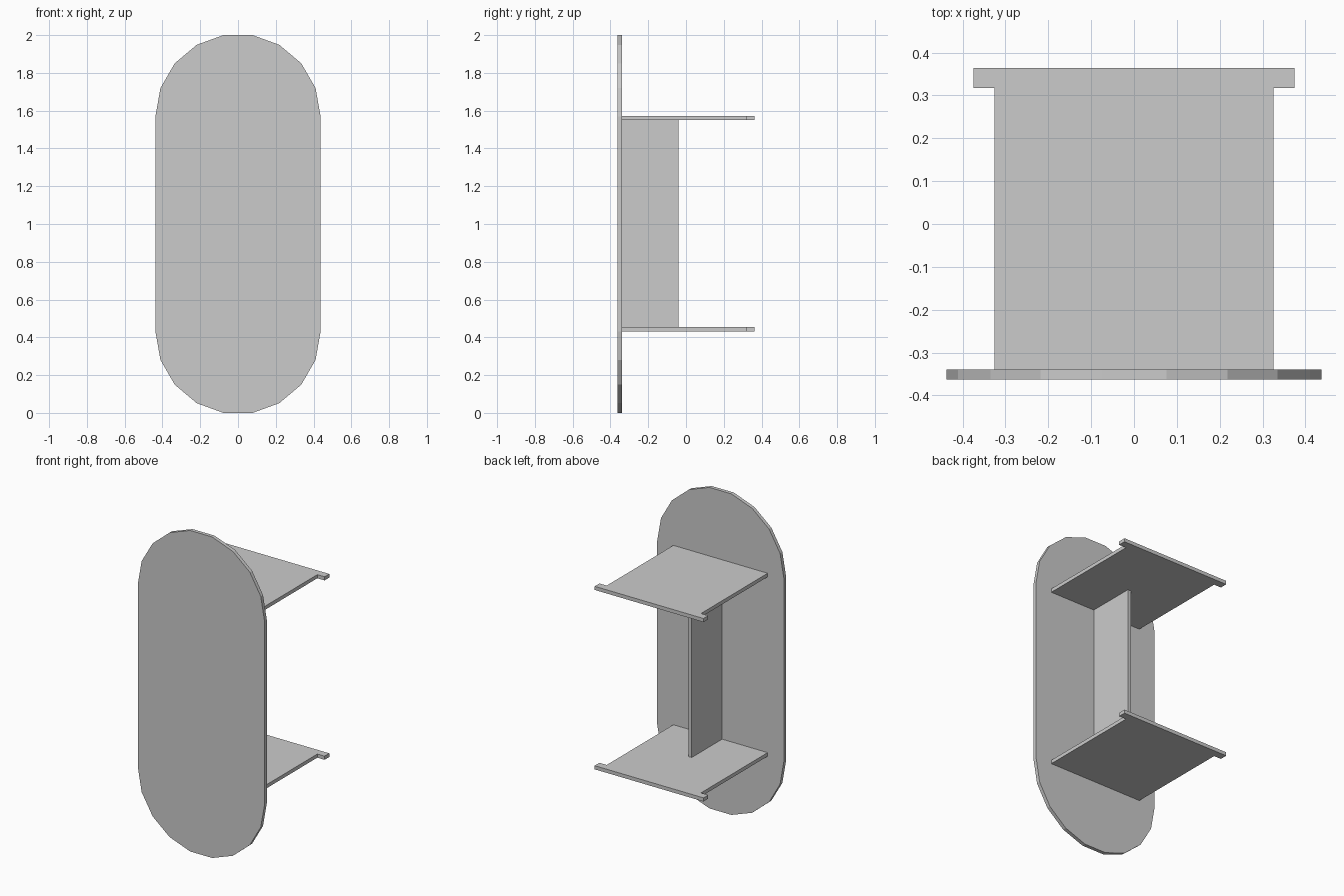
import bpy
import math

if "Cube" in bpy.data.objects:
    bpy.data.objects.remove(bpy.data.objects["Cube"])


def extrude(name, points, to_world, lo, hi):
    """Closed prism from a 2D outline, swept from lo to hi."""
    n = len(points)
    verts = [to_world(a, b, d) for d in (lo, hi) for a, b in points]
    faces = [tuple(reversed(range(n))), tuple(range(n, 2 * n))]
    faces += [(i, (i + 1) % n, (i + 1) % n + n, i + n) for i in range(n)]
    mesh = bpy.data.meshes.new(name)
    mesh.from_pydata(verts, [], faces)
    obj = bpy.data.objects.new(name, mesh)
    bpy.context.collection.objects.link(obj)
    return obj


def horizontal(a, b, d):
    return (a, b, d)


def upright(a, b, d):
    return (a, -d, b)


T = 0.0227          # board thickness
FRONT = -0.3625     # outer face of the front panel
INNER = FRONT + T

# Rounded front panel: two nine-sided half circles joined by straight sides
R, z_low, z_high = 0.437, 0.43, 1.57
outline = []
for start, z in ((0, z_high), (180, z_low)):
    for i in range(10):
        a = math.radians(start + 20 * i)
        outline.append((R * math.cos(a), z + R * math.sin(a)))
extrude("front_panel", outline, upright, -INNER, -FRONT)

# Two shelves with side tabs at the back
half = [(0.325, INNER), (0.325, 0.317), (0.375, 0.317), (0.375, 0.3635)]
shelf = half + [(-x, y) for x, y in reversed(half)]
for name, z in (("lower_shelf", 0.432), ("upper_shelf", 1.55)):
    extrude(name, shelf, horizontal, z, z + T)

# Central upright divider between the shelves
w = T / 2
divider = [(-w, INNER), (w, INNER), (w, -0.04), (-w, -0.04)]
extrude("divider", divider, horizontal, 0.432 + T, 1.55)
